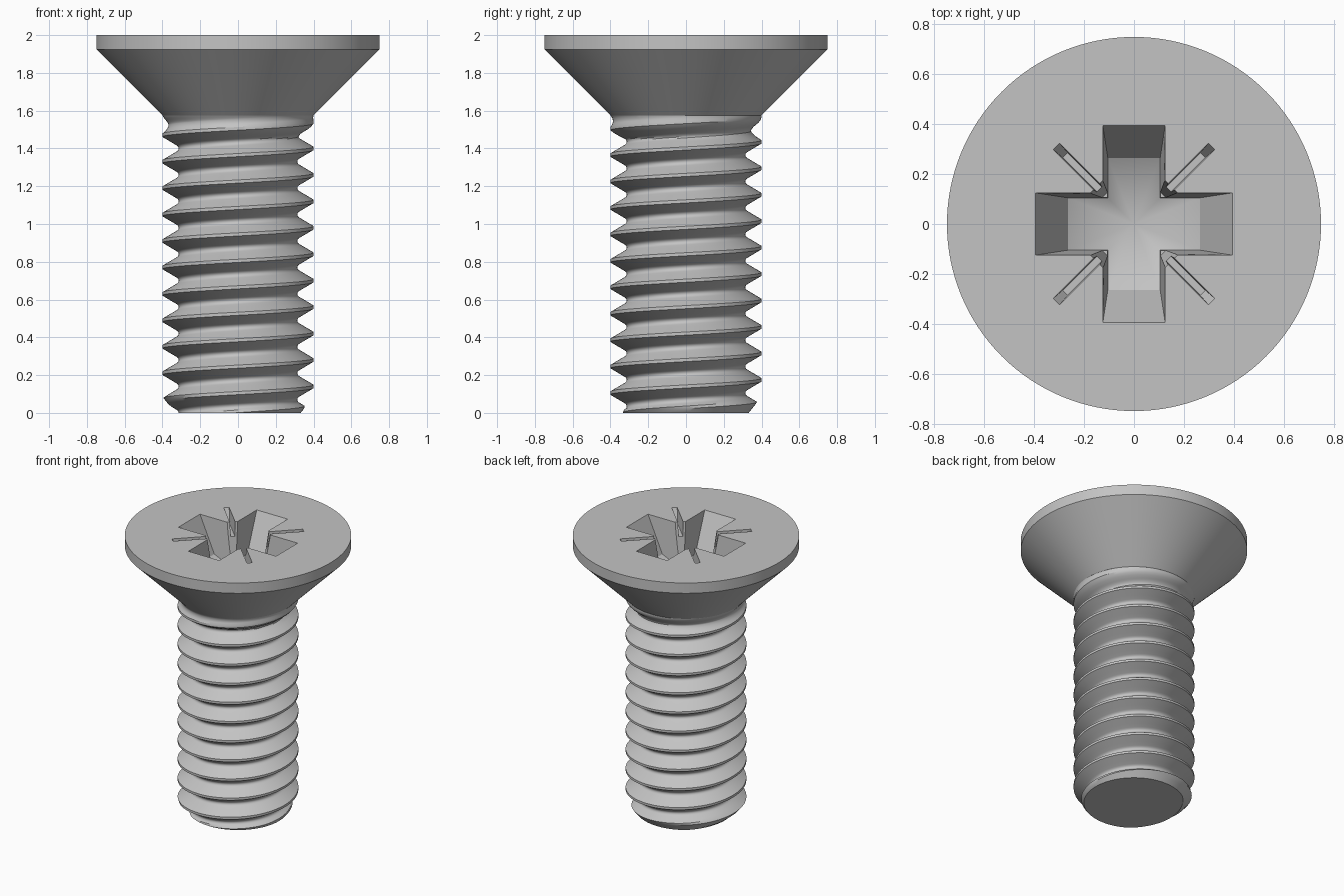
import bpy, bmesh, math

cube = bpy.data.objects.get("Cube")
if cube:
    bpy.data.objects.remove(cube, do_unlink=True)

SHANK_R, HEAD_R, TOP, NECK = 0.4, 0.75, 2.0, 1.575
PITCH, DEPTH = 0.14, 0.086

steel = bpy.data.materials.new("grey steel")
steel.use_nodes = True
steel.diffuse_color = (0.55, 0.55, 0.55, 1)
steel.node_tree.nodes["Principled BSDF"].inputs["Base Color"].default_value = (0.55, 0.55, 0.55, 1)


def make_object(name, bm):
    bmesh.ops.recalc_face_normals(bm, faces=bm.faces)
    mesh = bpy.data.meshes.new(name)
    bm.to_mesh(mesh)
    bm.free()
    mesh.materials.append(steel)
    obj = bpy.data.objects.new(name, mesh)
    bpy.context.collection.objects.link(obj)
    return obj


def loft(bm, rings, tip=None):
    """Skin matching rings of points; cap the last with a fan if tip is given."""
    loops = [[bm.verts.new(p) for p in ring] for ring in rings]
    n = len(loops[0])
    for a, b in zip(loops, loops[1:]):
        for i in range(n):
            j = (i + 1) % n
            bm.faces.new((a[i], a[j], b[j], b[i]))
    bm.faces.new(loops[0])
    if tip:
        t = bm.verts.new(tip)
        for i in range(n):
            bm.faces.new((loops[-1][i], loops[-1][(i + 1) % n], t))
    else:
        bm.faces.new(loops[-1])


def circle(r, z, n=128):
    return [(r * math.cos(2 * math.pi * i / n), r * math.sin(2 * math.pi * i / n), z) for i in range(n)]


def smooth(obj):
    bpy.ops.object.select_all(action="DESELECT")
    obj.select_set(True)
    bpy.context.view_layer.objects.active = obj
    bpy.ops.object.shade_smooth_by_angle(angle=math.radians(32))


# Threaded shank: half profile as (phase, depth fraction), mirrored about the root
half = [(0.06, 0), (0.16, 0.277), (0.26, 0.553), (0.36, 0.83), (0.40, 0.925), (0.45, 0.985), (0.5, 1)]
profile = half + [(1 - p, d) for p, d in reversed(half[:-1])]


def thread_radius(phase, z):
    phase %= 1.0
    d = 0.0
    for (p0, d0), (p1, d1) in zip(profile, profile[1:]):
        if p0 <= phase <= p1:
            d = d0 + (d1 - d0) * (phase - p0) / (p1 - p0)
    runout = min(1, max(0, (NECK - z) / 0.12))
    return min(SHANK_R - DEPTH * d * runout, 0.332 + 0.8 * z)


STEPS = 96
bm = bmesh.new()
columns = []
for i in range(STEPS + 1):
    turn = i / STEPS
    a = 2 * math.pi * turn
    column = []
    for k in range(-2, 13):
        for phase, _ in profile:
            z = min(NECK, max(0, PITCH * (turn + k + phase)))
            r = thread_radius(z / PITCH - turn, z)
            column.append(bm.verts.new((r * math.cos(a), r * math.sin(a), z)))
    columns.append(column)
for a, b in zip(columns, columns[1:]):
    for j in range(len(a) - 1):
        bm.faces.new((a[j], b[j], b[j + 1], a[j + 1]))
bmesh.ops.remove_doubles(bm, verts=bm.verts, dist=1e-5)
end_edges = [e for e in bm.edges if e.is_boundary and all(v.co.z < 1e-4 for v in e.verts)]
bmesh.ops.holes_fill(bm, edges=end_edges, sides=0)
smooth(make_object("threaded_shank", bm))

# Countersunk head
bm = bmesh.new()
loft(bm, [circle(SHANK_R, NECK), circle(HEAD_R, NECK + HEAD_R - SHANK_R), circle(HEAD_R, TOP)])
head = make_object("countersunk_head", bm)


# Cross recess with tapered wings and a conical floor
def cross(length, width):
    pts = []
    for q in range(4):
        c, s = round(math.cos(q * math.pi / 2)), round(math.sin(q * math.pi / 2))
        for x, y in ((length, -width), (length, width), (width, width)):
            pts.append((x * c - y * s, x * s + y * c))
    return pts


def at_height(points, z):
    return [(x, y, z) for x, y in points]


FLOOR = 1.6
mouth = cross(0.395, 0.125)
base = [(x, y, FLOOR + 0.53 * math.hypot(x, y)) for x, y in cross(0.265, 0.105)]
bm = bmesh.new()
loft(bm, [at_height(mouth, TOP + 0.05), at_height(mouth, TOP), base], tip=(0, 0, FLOOR))
cutters = [make_object("cross_cutter", bm)]


# Tapered cuts repeated on the four diagonals
def diagonal_cutter(name, inner, top, bottom, z):
    bm = bmesh.new()
    for q in range(4):
        a = math.pi / 4 + q * math.pi / 2
        c, s = math.cos(a), math.sin(a)

        def rect(outer, w, height):
            corners = ((inner, -w), (outer, -w), (outer, w), (inner, w))
            return [(x * c - y * s, x * s + y * c, height) for x, y in corners]
        loft(bm, [rect(*top, TOP + 0.05), rect(*top, TOP), rect(*bottom, z)])
    return make_object(name, bm)


cutters.append(diagonal_cutter("corner_cutter", 0.1, (0.212, 0.038), (0.165, 0.03), 1.7))
cutters.append(diagonal_cutter("slot_cutter", 0.13, (0.44, 0.018), (0.39, 0.014), 1.9))

for cutter in cutters:
    cutter.hide_render = True
    mod = head.modifiers.new(cutter.name, "BOOLEAN")
    mod.operation = "DIFFERENCE"
    mod.solver = "EXACT"
    mod.object = cutter

# Bake the cuts, then discard the cutters
graph = bpy.context.evaluated_depsgraph_get()
carved = bpy.data.meshes.new_from_object(head.evaluated_get(graph))
head.modifiers.clear()
head.data = carved
for cutter in cutters:
    bpy.data.objects.remove(cutter, do_unlink=True)
smooth(head)
